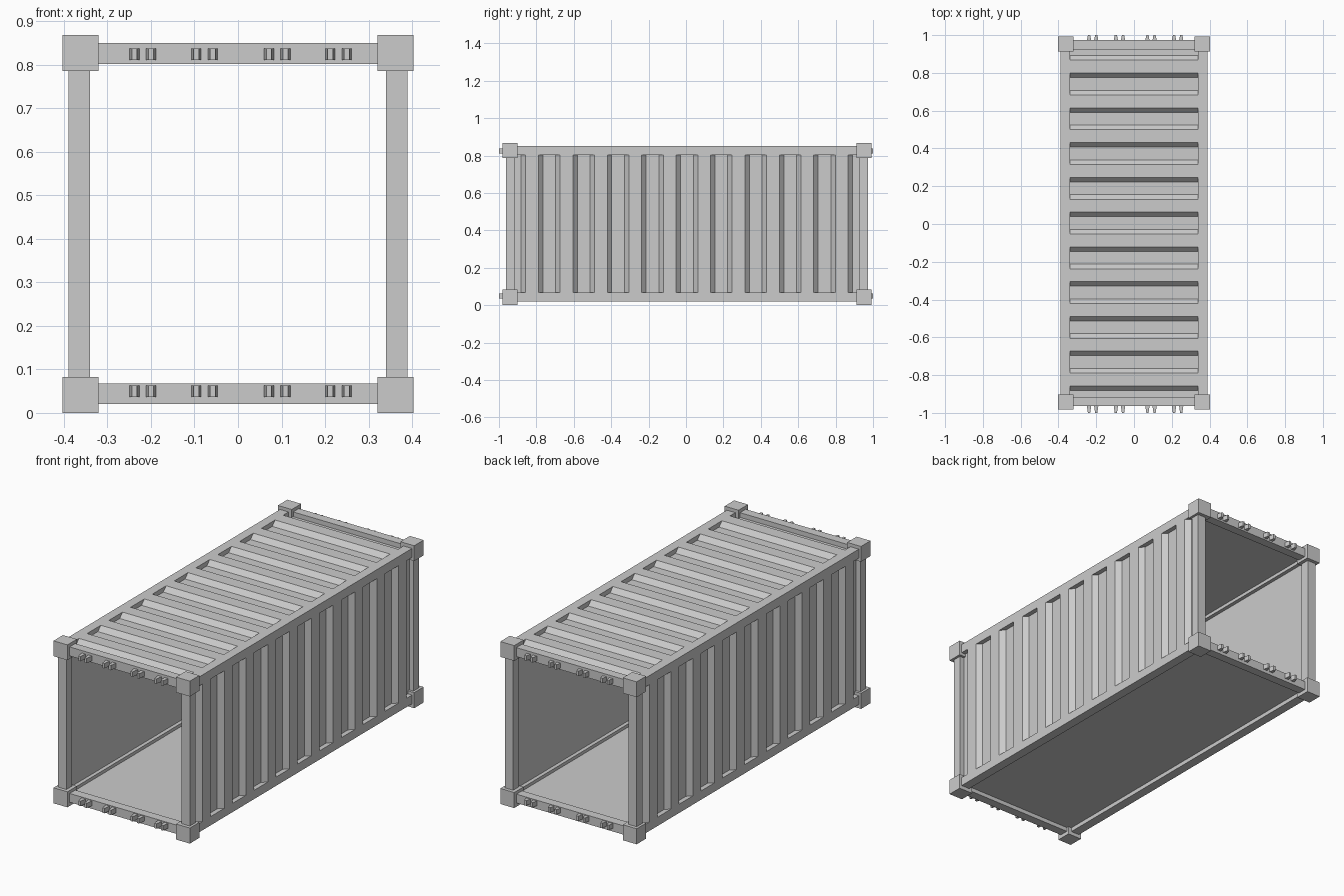
import bpy, bmesh
from mathutils import Vector

if "Cube" in bpy.data.objects:
    bpy.data.objects.remove(bpy.data.objects["Cube"], do_unlink=True)

steel = bpy.data.materials.new("grey_steel")
steel.use_nodes = True
grey = (0.6, 0.6, 0.6, 1)
steel.diffuse_color = grey
steel.node_tree.nodes["Principled BSDF"].inputs["Base Color"].default_value = grey

# Frame limits: outer and inner faces of the tubes on each axis
X_OUT, X_IN = 0.39, 0.34
Y_MID, Y_OUT, Y_IN = 0.005, 0.968, 0.92
Z_BOT = (0.02, 0.067)
Z_TOP = (0.802, 0.85)
DEPTH, THICK = 0.025, 0.03      # groove depth and panel thickness
PITCH = 0.184


def finish(bm, name):
    bmesh.ops.recalc_face_normals(bm, faces=bm.faces)
    mesh = bpy.data.meshes.new(name)
    bm.to_mesh(mesh)
    bm.free()
    mesh.materials.append(steel)
    obj = bpy.data.objects.new(name, mesh)
    bpy.context.collection.objects.link(obj)
    return obj


def box(name, xs, ys, zs):
    bm = bmesh.new()
    bmesh.ops.create_cube(bm, size=1)
    for v in bm.verts:
        v.co = Vector([(a + b) / 2 + c * (b - a)
                       for c, (a, b) in zip(v.co, (xs, ys, zs))])
    return finish(bm, name)


def span(sign, a, b):
    return tuple(sorted((sign * a, sign * b)))


def corrugated_panel(name, lo, hi, place):
    """Extrude the grooved profile from lo to hi; place(u, y, out) gives xyz."""
    y0, y1 = Y_MID - Y_IN, Y_MID + Y_IN
    profile = [(y0, -DEPTH)]
    for k in range(-5, 6):
        c = Y_MID + k * PITCH
        for dy, out in ((-0.058, 0), (-0.034, -DEPTH), (0.034, -DEPTH), (0.058, 0)):
            if y0 < c + dy < y1:
                profile.append((c + dy, out))
    profile += [(y1, -DEPTH), (y1, -THICK), (y0, -THICK)]
    bm = bmesh.new()
    rings = [[bm.verts.new(place(u, y, o)) for y, o in profile] for u in (lo, hi)]
    for ring in rings:
        bm.faces.new(ring)
    for i in range(len(profile)):
        bm.faces.new((rings[0][i - 1], rings[0][i], rings[1][i], rings[1][i - 1]))
    return finish(bm, name)


def lug(name, x, z, y_base, y_tip):
    """Hinge lug tapering in width towards its tip."""
    obj = box(name, (x - 0.012, x + 0.012), sorted((y_base, y_tip)),
              (z - 0.013, z + 0.013))
    for v in obj.data.vertices:
        if abs(v.co.y - y_tip) < 0.001:
            v.co.x = x + (v.co.x - x) * 0.5
    return obj


sides = ((1, "left"), (-1, "right"))
ends = ((-1, "front"), (1, "back"))
levels = ((Z_BOT, "bottom"), (Z_TOP, "top"))

# Long side rails
for sx, side in sides:
    for zs, level in levels:
        box(f"{side}_{level}_rail", span(sx, X_IN, X_OUT),
            (Y_MID - Y_OUT, Y_MID + Y_OUT), zs)

for sy, end in ends:
    ys = sorted((Y_MID + sy * Y_IN, Y_MID + sy * Y_OUT))
    # Corner posts
    for sx, side in sides:
        box(f"{end}_{side}_post", span(sx, X_IN, X_OUT), ys, (Z_BOT[1], Z_TOP[0]))
    for zs, level in levels:
        # Cross beams
        box(f"{end}_{level}_beam", (-X_IN, X_IN), ys, zs)
        # Corner castings
        zb = (0, 0.083) if level == "bottom" else (0.786, 0.868)
        yb = sorted((Y_MID + sy * 0.907, Y_MID + sy * 0.987))
        for sx, side in sides:
            box(f"{end}_{level}_{side}_corner", span(sx, 0.321, 0.403), yb, zb)
        # Paired hinge lugs
        z = 0.05 if level == "bottom" else 0.824
        for i, c in enumerate((-0.219, -0.077, 0.09, 0.231)):
            for j, dx in enumerate((-0.019, 0.019)):
                lug(f"{end}_{level}_hinge_lug_{i}_{j}", c + dx, z,
                    Y_MID + sy * (Y_OUT - 0.005), sy)

# Corrugated walls and roof
for sx, side in sides:
    corrugated_panel(f"{side}_wall", Z_BOT[1], Z_TOP[0],
                     lambda u, y, o, s=sx: (s * (X_OUT + o), y, u))
corrugated_panel("roof", -X_IN, X_IN, lambda u, y, o: (u, y, Z_TOP[1] + o))

# Flat floor set inside the bottom frame
box("floor", (-X_IN, X_IN), (Y_MID - Y_IN, Y_MID + Y_IN), (0.042, 0.05))
